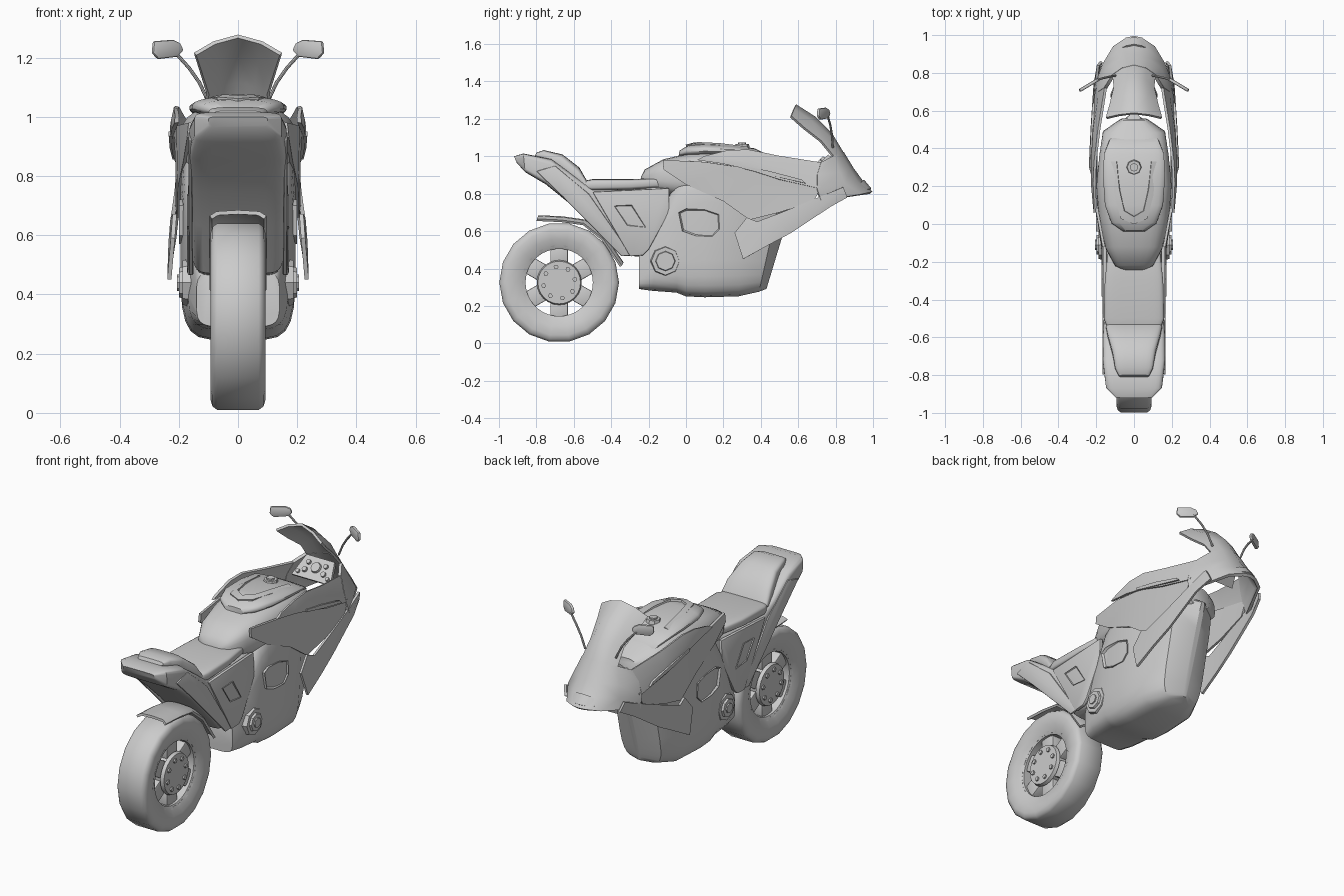
import bpy, bmesh
from math import sin, cos, pi
from mathutils import Vector, Matrix


def finish(name, bm, mirror=False, thick=0, bevel=0, smooth=40):
    bmesh.ops.recalc_face_normals(bm, faces=bm.faces[:])
    me = bpy.data.meshes.new(name)
    bm.to_mesh(me)
    bm.free()
    ob = bpy.data.objects.new(name, me)
    bpy.context.collection.objects.link(ob)
    if mirror:
        ob.modifiers.new("mirror", 'MIRROR')
    if thick:
        m = ob.modifiers.new("shell", 'SOLIDIFY')
        m.thickness, m.offset = thick, 0
    if bevel:
        m = ob.modifiers.new("bevel", 'BEVEL')
        m.width, m.segments = bevel, 2
    bpy.ops.object.select_all(action='DESELECT')
    ob.select_set(True)
    bpy.context.view_layer.objects.active = ob
    bpy.ops.object.convert(target='MESH')
    bpy.ops.object.shade_smooth_by_angle(angle=smooth * pi / 180)
    return ob


def power(v, n):
    return (1 if v >= 0 else -1) * abs(v) ** (2 / n)


def loft(name, stations, n=3, seg=24, smooth=40):
    """Stations: (bottom y, bottom z, top y, top z, half width)."""
    bm = bmesh.new()
    rings = []
    for yb, zb, yt, zt, w in stations:
        ring = []
        for i in range(seg):
            a = 2 * pi * (i + .5) / seg
            v = (power(sin(a), n) + 1) / 2
            ring.append(bm.verts.new((w * power(cos(a), n), yb + (yt - yb) * v, zb + (zt - zb) * v)))
        rings.append(ring)
    for r, s in zip(rings, rings[1:]):
        for i in range(seg):
            bm.faces.new((r[i], r[i - 1], s[i - 1], s[i]))
    bm.faces.new(rings[0])
    bm.faces.new(rings[-1])
    return finish(name, bm, smooth=smooth)


def sheet(name, rows, thick=.018):
    """Thin mirrored shell through rows of points."""
    bm = bmesh.new()
    g = [[bm.verts.new(p) for p in row] for row in rows]
    for r, s in zip(g, g[1:]):
        for i in range(len(r) - 1):
            bm.faces.new((r[i], r[i + 1], s[i + 1], s[i]))
    return finish(name, bm, True, thick)


def plate(name, pts, push, inset=0, depth=0, bevel=.006):
    """Mirrored extruded outline, with an optional recessed middle."""
    bm = bmesh.new()
    f = bm.faces.new([bm.verts.new(p) for p in pts])
    ext = bmesh.ops.extrude_face_region(bm, geom=[f], use_keep_orig=True)['geom']
    bmesh.ops.translate(bm, vec=push, verts=[e for e in ext if isinstance(e, bmesh.types.BMVert)])
    top = [e for e in ext if isinstance(e, bmesh.types.BMFace)]
    bmesh.ops.recalc_face_normals(bm, faces=bm.faces[:])
    if inset:
        bmesh.ops.inset_individual(bm, faces=top, thickness=inset)
        bmesh.ops.translate(bm, vec=-Vector(push).normalized() * depth, verts=top[0].verts[:])
    return finish(name, bm, True, 0, bevel, 30)


def cyl(name, loc, axis, r, depth, seg=16, r2=None, mirror=False):
    bm = bmesh.new()
    q = Vector((0, 0, 1)).rotation_difference(Vector(axis))
    bmesh.ops.create_cone(bm, cap_ends=True, segments=seg, radius1=r, radius2=r if r2 is None else r2,
                          depth=depth, matrix=Matrix.Translation(loc) @ q.to_matrix().to_4x4())
    return finish(name, bm, mirror)


def revolve(name, profile, centre, seg):
    """Closed (radius, x) profile turned about the x axis."""
    bm = bmesh.new()
    g = [[bm.verts.new((x, centre[1] + r * cos(2 * pi * i / seg), centre[2] + r * sin(2 * pi * i / seg)))
          for r, x in profile] for i in range(seg)]
    for i in range(seg):
        for j in range(len(profile)):
            bm.faces.new((g[i][j], g[i - 1][j], g[i - 1][j - 1], g[i][j - 1]))
    return finish(name, bm)


# Wheel: tyre, rim, six spokes, hub and bolts
C = Vector((0, -.678, .325))
side = [(.19, .07), (.235, .09), (.285, .093), (.308, .086), (.32, .07)]
revolve("tyre", side + [(r, -x) for r, x in reversed(side)], C, 18)
revolve("rim", [(.18, .065), (.2, .075), (.2, -.075), (.18, -.065)], C, 36)
cyl("hub", C, (1, 0, 0), .105, .13, 24)
for s in (1, -1):
    cyl("hub_disc", C + Vector((.068 * s, 0, 0)), (s, 0, 0), .12, .02, 24, .114)
    for k in range(8):
        a = 2 * pi * k / 8 + .2
        cyl("hub_bolt", C + Vector((.081 * s, .085 * cos(a), .085 * sin(a))), (s, 0, 0), .013, .012, 6)
for k in range(6):
    bm = bmesh.new()
    bmesh.ops.create_cube(bm, size=1, matrix=Matrix.Translation(C) @ Matrix.Rotation(pi / 6 + k * pi / 3, 4, 'X')
                          @ Matrix.Translation((0, .145, 0)) @ Matrix.Diagonal((.1, .1, .095, 1)))
    finish("spoke", bm, bevel=.006)

# Mudguard over the wheel
path = [(-.79, .678), (-.66, .672), (-.54, .655), (-.44, .575), (-.34, .43)]
sheet("mudguard", [[(0, y, z), (.07, y, z - .004), (.092, y - .008, z - .018)] for y, z in path], .014)

# Tail, seat and rear cushion
loft("tail", [(-.905, .965, -.92, 1.0, .1), (-.86, .915, -.87, 1.015, .148), (-.75, .85, -.72, .985, .165),
              (-.62, .745, -.58, .885, .165), (-.5, .63, -.5, .83, .16), (-.35, .47, -.3, .825, .155),
              (-.2, .46, -.1, .85, .15)], 7)
loft("rear_cushion", [(-.81, 1.0, -.8, 1.02, .08), (-.77, .98, -.76, 1.033, .1), (-.7, .94, -.66, 1.01, .115),
                      (-.61, .87, -.57, .94, .14), (-.55, .83, -.53, .87, .15)], 4)
loft("seat", [(-.54, .82, -.54, .87, .145), (-.5, .815, -.5, .878, .16), (-.3, .82, -.3, .878, .155),
              (-.16, .83, -.16, .883, .14), (-.09, .83, -.1, .87, .12)], 5)

# Frame side panels with diamond recess, and the tail stay
plate("frame_panel", [(.145, -.5, .81), (.145, -.09, .83), (.152, -.09, .7), (.152, -.2, .5), (.152, -.23, .47),
                      (.15, -.3, .465)], (.02, 0, 0))
plate("frame_window", [(.163, -.385, .735), (.163, -.29, .74), (.163, -.215, .62), (.163, -.315, .63)],
      (.009, 0, 0), .006, .006, 0)
plate("tail_stay", [(.155, -.8, .92), (.155, -.7, .95), (.155, -.52, .8), (.152, -.29, .47), (.152, -.345, .465),
                    (.155, -.66, .785)], (.013, 0, 0))

# Engine cowl and sharp-edged belly with a V-shaped bow
loft("belly_cowl", [(-.25, .29, -.25, .48, .14), (-.18, .28, -.13, .72, .17), (-.05, .27, -.04, .88, .185),
                    (.0, .25, .02, .92, .19), (.1, .245, .1, .95, .195), (.28, .25, .32, .95, .19),
                    (.39, .275, .52, .86, .13), (.43, .29, .59, .82, .015)], 5, smooth=30)
cyl("engine_cover", (.172, -.11, .44), (1, 0, 0), .082, .03, 8, .075, True)
cyl("engine_cover_ring", (.19, -.11, .44), (1, 0, 0), .055, .018, 8, .05, True)
cyl("engine_cover_bolt", (.2, -.11, .44), (1, 0, 0), .028, .012, 8, None, True)
plate("side_intake", [(.18, y, z) for y, z in [(-.04, .7), (.0, .72), (.1, .715), (.175, .69), (.18, .61), (.14, .57),
                                               (.05, .575), (-.02, .6)]], (.02, 0, 0), .01, .012, 0)

# Tank, top pad and filler cap
loft("tank", [(-.25, .85, -.24, .89, .05), (-.225, .83, -.22, .93, .1), (-.14, .8, -.12, .985, .15),
              (.03, .77, .03, 1.02, .185), (.2, .74, .2, 1.04, .2), (.36, .76, .36, 1.035, .185),
              (.5, .78, .48, .97, .165), (.56, .8, .55, .93, .07)], 3)
loft("tank_pad", [(-.04, 1.0, -.035, 1.03, .06), (.0, 1.0, .01, 1.058, .12), (.1, 1.0, .1, 1.068, .155),
                  (.25, 1.0, .25, 1.06, .165), (.37, 1.0, .37, 1.042, .16), (.46, .97, .43, 1.01, .13)], 2.5)
sheet("tank_trim", [[(0, .0, 1.055), (.07, .03, 1.06), (.1, .15, 1.056), (.12, .33, 1.035)],
                    [(0, .04, 1.066), (.05, .07, 1.069), (.075, .18, 1.064), (.09, .33, 1.045)]], .014)
cyl("filler_base", (0, .3, 1.055), (0, 0, 1), .042, .022, 8, .036)
cyl("filler_cap", (0, .3, 1.068), (0, 0, 1), .022, .014, 8)

# Hollow nose shell, headlight and windshield
sheet("nose", [
    [(0, .835, 1.02), (.06, .82, 1.012), (.11, .785, 1.0), (.15, .72, .965)],
    [(0, .89, .93), (.07, .872, .925), (.14, .82, .91), (.18, .7, .9)],
    [(0, .94, .862), (.08, .912, .86), (.158, .845, .85), (.2, .7, .82)],
    [(0, .99, .805), (.04, .98, .803), (.105, .935, .795), (.205, .72, .76)]])
sheet("headlight", [[(0, .948, .872), (.04, .94, .866), (.075, .925, .845)],
                    [(0, .987, .825), (.035, .975, .822), (.08, .945, .82)]], .01)
sheet("windshield", [
    [(0, .585, 1.272), (.08, .575, 1.25), (.145, .56, 1.212)],
    [(0, .69, 1.205), (.07, .67, 1.185), (.125, .63, 1.15)],
    [(0, .775, 1.12), (.06, .76, 1.105), (.103, .72, 1.08)],
    [(0, .835, 1.02), (.06, .82, 1.012), (.11, .785, 1.0)]], .014)

# Side fairings: upper fin, recessed cowl, lower wing
sheet("upper_fairing", [
    [(.15, .72, .965), (.185, .5, 1.0), (.205, .33, 1.035), (.21, .22, 1.03), (.205, .1, 1.0)],
    [(.18, .7, .9), (.21, .5, .93), (.222, .33, .97), (.22, .2, .985), (.207, .08, .99)],
    [(.2, .7, .83), (.215, .5, .875), (.222, .33, .93), (.217, .2, .96), (.207, .06, .98)]], .014)
sheet("side_cowl", [
    [(.195, .72, .84), (.207, .5, .89), (.21, .3, .94), (.2, .1, .97), (.16, -.12, .98)],
    [(.197, .7, .79), (.203, .5, .81), (.205, .32, .86), (.2, .12, .9), (.165, -.12, .93)],
    [(.2, .68, .76), (.205, .5, .7), (.2, .34, .66), (.197, .2, .76), (.178, .0, .85)]], .014)
sheet("lower_wing", [
    [(.19, .84, .835), (.203, .72, .785), (.215, .5, .695), (.222, .38, .65), (.214, .325, .672)],
    [(.182, .85, .81), (.208, .73, .74), (.222, .52, .63), (.228, .4, .575), (.22, .26, .59)],
    [(.172, .86, .78), (.2, .77, .73), (.215, .56, .59), (.226, .44, .525), (.232, .305, .45)]], .014)
sheet("fairing_rib", [[(.215, .62, .875), (.225, .45, .92), (.228, .3, .95)],
                      [(.215, .64, .855), (.225, .46, .895), (.228, .3, .935)]], .012)

# Dashboard and gauges
plate("dashboard", [(0, .67, .92), (.125, .67, .92), (.09, .76, 1.01), (0, .76, 1.01)], (0, .015, -.013), bevel=0)
axis = Vector((0, -.7, .7))
for x, t, r in [(0, .55, .032), (.055, .7, .014), (.06, .35, .016), (.095, .2, .012)]:
    at = Vector((x, .67 + .09 * t, .92 + .09 * t)) + axis * .004
    cyl("gauge", at, axis, r, .016, 12, r * .85, True)

# Mirrors on curved stalks
def mirror_y(x):
    return .775 - (x - .19) * .6

plate("mirror_head", [(x, mirror_y(x), z) for x, z in [(.19, 1.225), (.21, 1.203), (.275, 1.195), (.294, 1.215),
                                                       (.29, 1.255), (.225, 1.26), (.2, 1.248)]], (-.008, -.015, 0))
stalk = [Vector(p) for p in [(.1, .785, 1.05), (.13, .78, 1.115), (.165, .772, 1.165), (.21, .758, 1.215)]]
for a, b in zip(stalk, stalk[1:]):
    cyl("mirror_stalk", (a + b) / 2, b - a, .006, (b - a).length + .006, 8, None, True)
